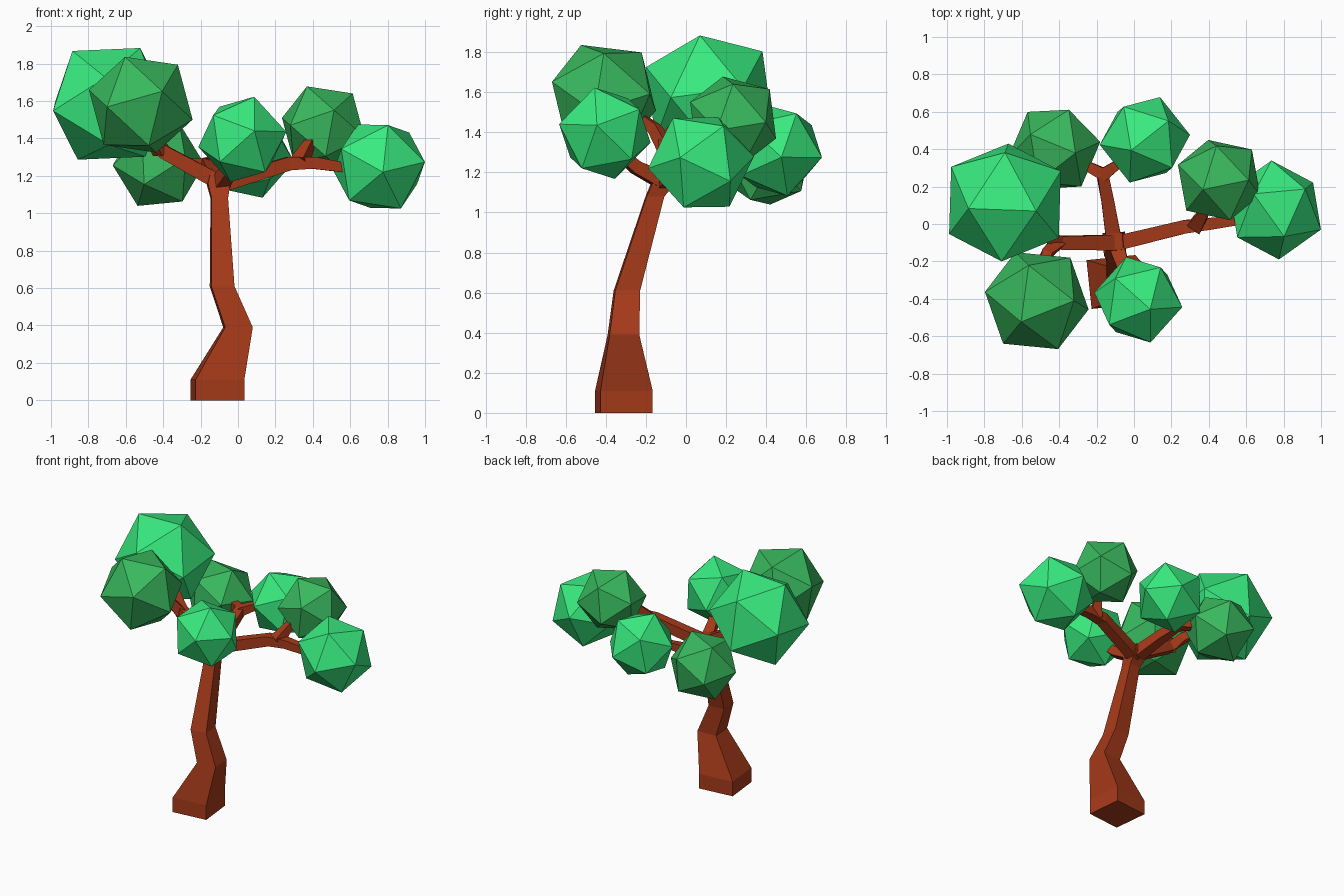
import bpy, bmesh, math
from mathutils import Vector, Matrix

if "Cube" in bpy.data.objects:
    bpy.data.objects.remove(bpy.data.objects["Cube"])


def material(name, rgb):
    m = bpy.data.materials.new(name)
    m.diffuse_color = (*rgb, 1)
    m.use_nodes = True
    m.node_tree.nodes["Principled BSDF"].inputs["Base Color"].default_value = m.diffuse_color
    return m


BARK = material("bark", (0.38, 0.042, 0.01))
LIGHT = material("light_leaves", (0.04, 0.82, 0.21))
DARK = material("dark_leaves", (0.04, 0.48, 0.11))


def finish(name, bm, mat):
    bmesh.ops.recalc_face_normals(bm, faces=bm.faces)
    me = bpy.data.meshes.new(name)
    bm.to_mesh(me)
    bm.free()
    me.materials.append(mat)
    ob = bpy.data.objects.new(name, me)
    bpy.context.collection.objects.link(ob)
    return ob


def skin(name, rings):
    """Join a stack of four-sided rings into a closed limb."""
    bm = bmesh.new()
    loops = [[bm.verts.new(p) for p in ring] for ring in rings]
    for a, b in zip(loops, loops[1:]):
        for i in range(4):
            j = (i + 1) % 4
            bm.faces.new((a[i], a[j], b[j], b[i]))
    bm.faces.new(loops[0][::-1])
    bm.faces.new(loops[-1])
    return finish(name, bm, BARK)


def square(centre, half, turn, u=Vector((1, 0, 0)), v=Vector((0, 1, 0))):
    r = half * math.sqrt(2)
    angles = [math.radians(turn + 45 + 90 * i) for i in range(4)]
    return [Vector(centre) + r * (math.cos(a) * u + math.sin(a) * v) for a in angles]


def branch(name, path):
    """Four-sided limb along (x, y, z, half width) points."""
    pts = [Vector(p[:3]) for p in path]
    rings = []
    for i, p in enumerate(pts):
        d = (pts[min(i + 1, len(pts) - 1)] - pts[max(i - 1, 0)]).normalized()
        u = d.cross(Vector((0, 0, 1))).normalized()
        rings.append(square(p, path[i][3], 0, u, u.cross(d)))
    return skin(name, rings)


def leaf_ball(name, centre, r, corner, neighbour, mat):
    """Icosahedron turned so two adjacent corners face the given directions."""
    z = Vector(corner).normalized()
    n = Vector(neighbour)
    x = (n - z * n.dot(z)).normalized()
    rot = Matrix((x, z.cross(x), z)).transposed().to_4x4()
    bm = bmesh.new()
    bmesh.ops.create_icosphere(bm, subdivisions=1, radius=r,
                               matrix=Matrix.Translation(centre) @ rot)
    finish(name, bm, mat)


# Crooked trunk: x, y, z, half width, turn
trunk = [(-0.11, -0.31, 0, 0.131, 6), (-0.11, -0.31, 0.11, 0.131, 6),
         (0.0, -0.312, 0.39, 0.074, 4), (-0.085, -0.295, 0.61, 0.062, 4),
         (-0.1, -0.155, 1.08, 0.044, 4), (-0.105, -0.105, 1.16, 0.06, 4),
         (-0.105, -0.095, 1.215, 0.045, 4)]
skin("trunk", [square(t[:3], t[3], t[4]) for t in trunk])

# Main branches and their forks
branch("right_branch", [(-0.1, -0.105, 1.15, 0.04), (0.27, -0.015, 1.265, 0.036),
                        (0.4, 0.0, 1.27, 0.032), (0.7, 0.04, 1.225, 0.022)])
branch("right_fork", [(0.33, -0.01, 1.27, 0.04), (0.38, 0.07, 1.37, 0.024),
                      (0.43, 0.18, 1.43, 0.02)])
branch("left_branch", [(-0.1, -0.1, 1.165, 0.042), (-0.4, -0.1, 1.33, 0.036),
                       (-0.47, -0.06, 1.4, 0.03), (-0.6, 0.03, 1.5, 0.022)])
branch("left_fork", [(-0.41, -0.1, 1.33, 0.036), (-0.47, -0.16, 1.42, 0.028),
                     (-0.5, -0.3, 1.52, 0.02)])
branch("back_branch", [(-0.105, -0.1, 1.16, 0.042), (-0.14, 0.12, 1.22, 0.034),
                       (-0.17, 0.27, 1.26, 0.034), (-0.35, 0.36, 1.27, 0.02)])
branch("back_fork", [(-0.17, 0.26, 1.26, 0.034), (-0.1, 0.31, 1.29, 0.026),
                     (0.0, 0.4, 1.31, 0.02)])
branch("front_branch", [(-0.1, -0.1, 1.15, 0.042), (-0.05, -0.25, 1.225, 0.032),
                        (0.0, -0.37, 1.33, 0.022)])

# Leaf clusters
leaf_ball("leaves_left", (-0.69, 0.115, 1.585), 0.345,
          (0.165, -0.045, 0.295), (-0.015, -0.315, 0.145), LIGHT)
leaf_ball("leaves_left_front", (-0.52, -0.41, 1.58), 0.292,
          (-0.085, -0.115, 0.26), (0.2, 0, 0.215), DARK)
leaf_ball("leaves_left_back", (-0.425, 0.4, 1.26), 0.248,
          (-0.11, 0.02, -0.217), (0.13, -0.08, -0.2), DARK)
leaf_ball("leaves_back", (0.058, 0.45, 1.31), 0.245,
          (0.08, 0.225, -0.035), (0.075, 0.06, -0.23), LIGHT)
leaf_ball("leaves_front", (0.023, -0.405, 1.395), 0.242,
          (0.063, -0.05, 0.225), (0.234, -0.04, 0.045), LIGHT)
leaf_ball("leaves_right_back", (0.455, 0.235, 1.46), 0.24,
          (-0.085, -0.05, 0.215), (0.16, 0, 0.18), DARK)
leaf_ball("leaves_right", (0.755, 0.075, 1.25), 0.267,
          (0.02, -0.265, -0.03), (0.245, -0.1, 0.025), LIGHT)
